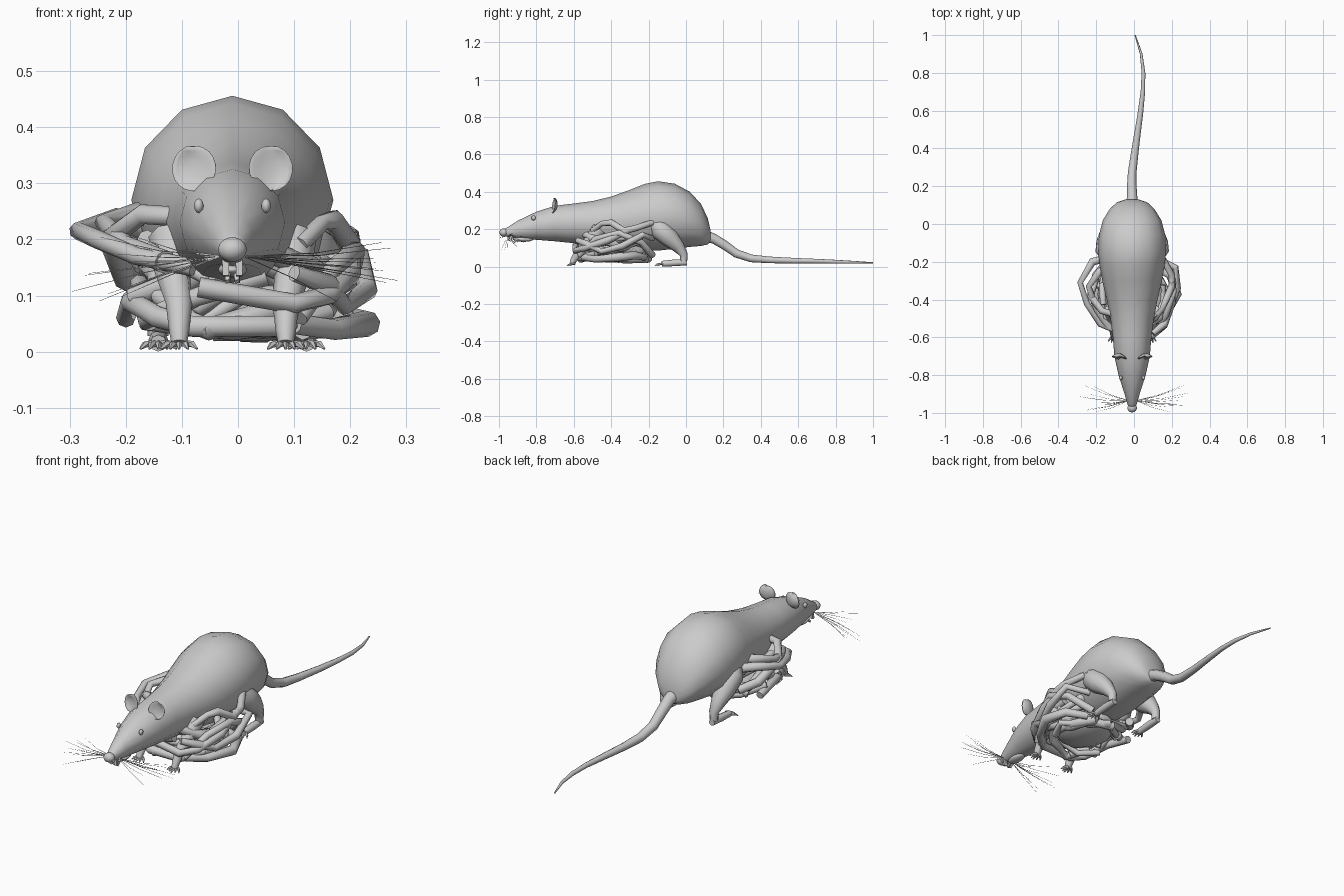
import bpy, bmesh, math, random
from mathutils import Vector
random.seed(7)
CX = -0.01


def skin(name, rings, angle=50):
    """Bridge rings of points into a capped skin."""
    bm = bmesh.new()
    vs = [[bm.verts.new(p) for p in r] for r in rings]
    n = len(vs[0])
    for a, b in zip(vs, vs[1:]):
        for i in range(n):
            bm.faces.new((a[i], a[(i + 1) % n], b[(i + 1) % n], b[i]))
    bm.faces.new(vs[0][::-1])
    bm.faces.new(vs[-1])
    bmesh.ops.recalc_face_normals(bm, faces=bm.faces)
    me = bpy.data.meshes.new(name)
    bm.to_mesh(me)
    bm.free()
    ob = bpy.data.objects.new(name, me)
    bpy.context.collection.objects.link(ob)
    smooth(ob, angle)
    return ob


def smooth(ob, angle=50):
    bpy.ops.object.select_all(action='DESELECT')
    bpy.context.view_layer.objects.active = ob
    ob.select_set(True)
    bpy.ops.object.shade_smooth_by_angle(angle=math.radians(angle))


def tube(name, pts, sides=7, angle=55):
    """Tube through (x, y, z, radius) points."""
    ps = [Vector(p[:3]) for p in pts]
    rings, u = [], None
    for i, p in enumerate(ps):
        d = (ps[min(i + 1, len(ps) - 1)] - ps[max(i - 1, 0)]).normalized()
        if u is None:
            u = d.orthogonal()
        u = (u - d * u.dot(d)).normalized()
        v = d.cross(u)
        rings.append([p + pts[i][3] * (u * math.cos(t) + v * math.sin(t))
                      for t in (2 * math.pi * k / sides for k in range(sides))])
    return skin(name, rings, angle)


def ball(name, loc, scale, rot=(0, 0, 0), seg=14, ring=9):
    bpy.ops.mesh.primitive_uv_sphere_add(segments=seg, ring_count=ring, location=loc, rotation=rot)
    ob = bpy.context.object
    ob.name, ob.scale = name, scale
    smooth(ob)
    return ob


# body and head: y, half width, bottom z, top z
prof = [(-0.985, .012, .165, .19), (-0.95, .026, .158, .213), (-0.9, .04, .15, .245),
        (-0.8, .072, .143, .293), (-0.7, .094, .135, .325), (-0.6, .102, .125, .337),
        (-0.5, .115, .115, .35), (-0.4, .135, .1, .374), (-0.3, .158, .09, .41),
        (-0.22, .172, .085, .442), (-0.15, .18, .085, .456), (-0.06, .176, .095, .443),
        (0.02, .155, .105, .4), (0.08, .118, .11, .335), (0.115, .08, .118, .262),
        (0.13, .035, .13, .2)]
skin("body", [[(CX + w * math.sin(t), y, (a + b) / 2 + (b - a) / 2 * math.cos(t))
               for t in (k * math.pi / 6 for k in range(12))] for y, w, a, b in prof], 60)

# tail
tube("tail", [(CX, .09, .165, .035), (-.01, .15, .148, .027), (-.012, .21, .112, .025),
              (-.01, .27, .069, .023), (0, .35, .043, .021), (.014, .45, .035, .018),
              (.033, .58, .031, .015), (.047, .7, .029, .012), (.05, .8, .026, .01),
              (.038, .9, .023, .007), (.006, 1, .02, .003)], 9)

# nose, jaw and teeth
ball("nose", (CX, -.974, .182), (.026, .024, .022))
ball("lower_jaw", (CX, -.87, .146), (.026, .055, .014))
for x in (-.012, .012):
    tube("upper_tooth", [(CX + x, -.935, .168, .009), (CX + x, -.94, .135, .008)], 4)
    tube("lower_tooth", [(CX + x * .7, -.905, .145, .007), (CX + x * .7, -.925, .125, .006)], 4)

for s in (-1, 1):
    # cupped ears and eyes
    ear = ball("ear", (CX + s * .064, -.693, .325), (.04, .007, .041), (-.1, 0, s * .3))
    for v in ear.data.vertices:
        v.co.y -= 3 * (v.co.x ** 2 + v.co.z ** 2) * (1 if s * v.co.x > 0 else .5)
    ball("eye", (CX + s * .06, -.815, .26), (.009, .012, .013), seg=10, ring=6)
    # whiskers
    for k in range(11):
        r, z = random.uniform(.18, .31), random.uniform(.08, .23)
        y = random.uniform(-1.0, -.85)
        tube("whisker", [(CX + s * .02, -.935, .17, .0012),
                         (CX + s * r * .55, (y - .95) / 2, .163 + (z - .163) * .4, .0009),
                         (CX + s * r, y, z, .0004)], 3)
    # front legs
    fx = CX + s * .095
    tube("front_leg", [(fx + s * .01, -.46, .2, .045), (fx + s * .012, -.51, .14, .032),
                       (fx, -.57, .085, .024), (fx, -.6, .035, .018),
                       (fx, -.61, .015, .014)], 8)
    # hind legs
    hx = CX + s * .132
    tube("hind_thigh", [(hx, -.17, .235, .035), (hx + s * .008, -.14, .2, .055),
                        (hx + s * .006, -.09, .155, .052), (hx + s * .004, -.04, .105, .034),
                        (hx, -.012, .065, .022), (hx, -.012, .028, .019)], 9)
    tube("hind_foot", [(hx, .005, .022, .015), (hx, -.06, .02, .018), (hx, -.13, .015, .015)], 8)
    # toes
    for k in range(-2, 3):
        for nm, px, py in (("front_toe", fx, -.595), ("hind_toe", hx, -.125)):
            tube(nm, [(px + k * .005, py, .015, .006),
                      (px + k * .012, py - .025 + abs(k) * .005, .013, .006),
                      (px + k * .016, py - .042 + abs(k) * .008, .005, .002)], 5)

# dark mass under the belly
ball("nest_core", (-.01, -.36, .08), (.13, .16, .06), seg=9, ring=6)

# visible strands of the tangle
strands = [
    [(-.1, -.17, .2), (-.22, -.2, .235), (-.285, -.31, .215), (-.25, -.42, .2), (-.18, -.53, .17), (-.08, -.57, .15)],
    [(-.12, -.22, .24), (-.18, -.25, .245), (-.24, -.33, .23), (-.2, -.45, .19), (-.13, -.55, .16)],
    [(-.1, -.48, .24), (-.17, -.46, .245), (-.23, -.38, .2), (-.2, -.27, .13), (-.14, -.2, .1)],
    [(-.2, -.28, .06), (-.19, -.42, .09), (-.14, -.53, .06), (-.08, -.56, .045), (.08, -.56, .045), (.16, -.48, .07)],
    [(-.07, -.59, .115), (.1, -.59, .085), (.16, -.54, .1), (.2, -.42, .14), (.2, -.3, .2)],
    [(.11, -.5, .19), (.15, -.45, .23), (.17, -.4, .235), (.2, -.33, .19), (.2, -.27, .205), (.15, -.18, .235)],
    [(.12, -.18, .15), (.22, -.23, .17), (.23, -.34, .11), (.19, -.45, .08), (.16, -.53, .12), (.1, -.58, .14)],
    [(.1, -.22, .05), (.19, -.27, .06), (.23, -.37, .05), (.17, -.48, .04), (.1, -.55, .05)],
    [(.11, -.57, .06), (.17, -.48, .15), (.21, -.36, .18), (.2, -.24, .13), (.1, -.18, .06)],
]
# woven filler arcs around the core
for k in range(15):
    a = random.uniform(0, 2 * math.pi)
    z = random.uniform(.05, .17)
    arc = []
    for j in range(random.randint(4, 6)):
        f = random.uniform(.6, .97)
        z = min(max(z + random.uniform(-.07, .07), .04), .2)
        arc.append((CX + .21 * f * math.cos(a), -.385 + .2 * f * math.sin(a), z))
        a += .65
    strands.append(arc)
for st in strands:
    r = random.uniform(.016, .023)
    tube("nest_strand", [(*p, r * random.uniform(.8, 1.15)) for p in st], 8)
